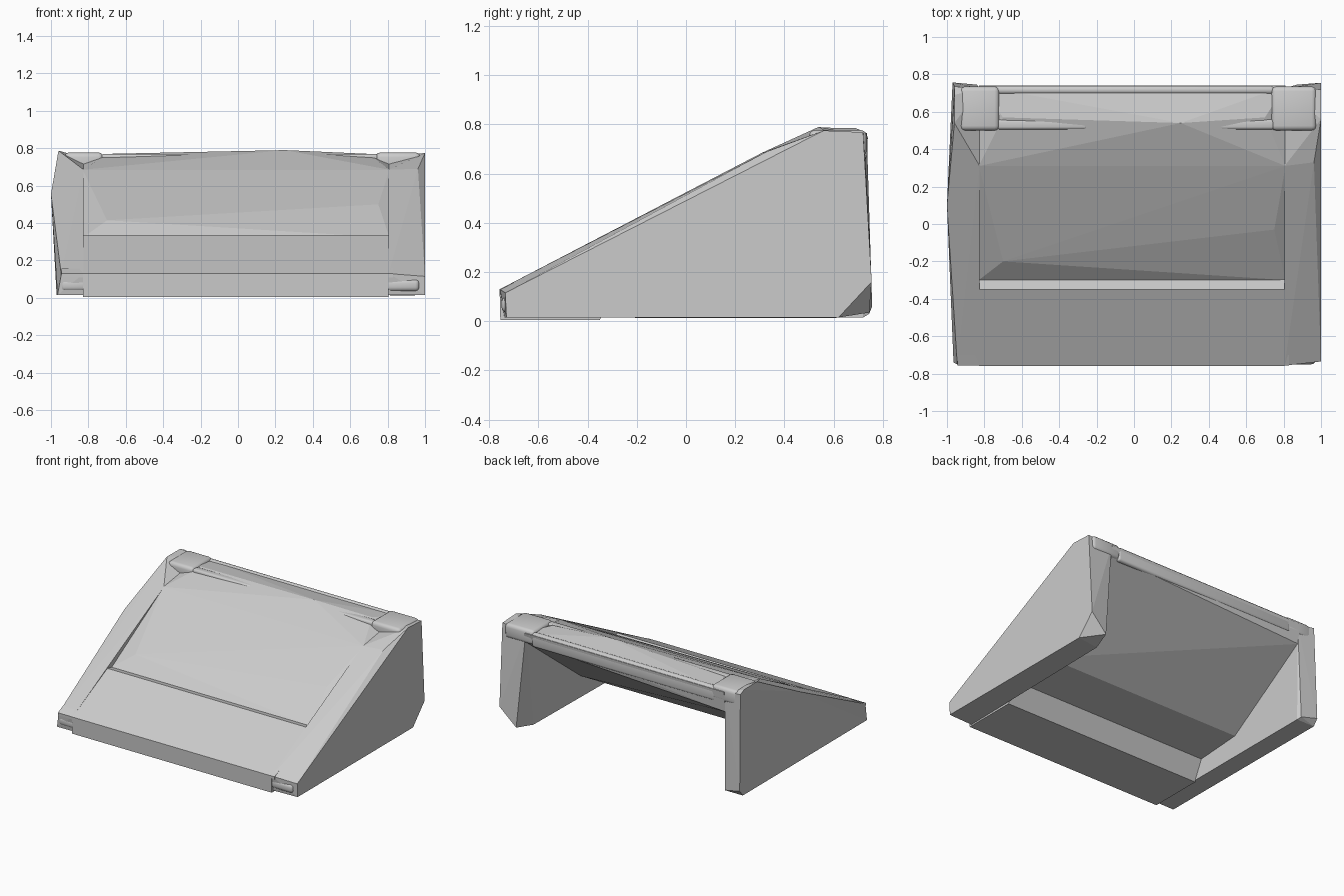
import bpy
import bmesh
from mathutils import Vector

cube = bpy.data.objects.get("Cube")
if cube:
    bpy.data.objects.remove(cube, do_unlink=True)

grey = bpy.data.materials.new("plain_grey")
grey.use_nodes = True
colour = (0.6, 0.6, 0.6, 1)
grey.diffuse_color = colour
grey.node_tree.nodes["Principled BSDF"].inputs["Base Color"].default_value = colour


def finish(name, bm):
    bmesh.ops.recalc_face_normals(bm, faces=bm.faces)
    mesh = bpy.data.meshes.new(name)
    bm.to_mesh(mesh)
    bm.free()
    mesh.materials.append(grey)
    obj = bpy.data.objects.new(name, mesh)
    bpy.context.collection.objects.link(obj)


def hull(name, points):
    """Faceted solid around a few corner points."""
    bm = bmesh.new()
    verts = [bm.verts.new(p) for p in points]
    bmesh.ops.convex_hull(bm, input=verts)
    loose = [v for v in bm.verts if not v.link_faces]
    bmesh.ops.delete(bm, geom=loose, context='VERTS')
    finish(name, bm)


def rounded_box(name, low, high, radius):
    low, high = Vector(low), Vector(high)
    bm = bmesh.new()
    bmesh.ops.create_cube(bm, size=1)
    for v in bm.verts:
        v.co = (low + high) / 2 + v.co * (high - low)
    bmesh.ops.bevel(bm, geom=bm.edges[:], offset=radius, segments=3,
                    profile=0.5, affect='EDGES')
    for f in bm.faces:
        f.smooth = True
    finish(name, bm)


# Side walls: wedge outline on the inner side, tapered corners on the outer side
wedge = [(-.738, .015), (-.757, .13), (.31, .685), (.725, .75), (.72, .015)]
hull("right_wall",
     [(-.825, y, z) for y, z in wedge] + [
         (-.84, .745, .03),
         (-.965, -.74, .015), (-.945, -.75, .125), (-1, .1, .555),
         (-.96, .54, .787), (-.96, .69, .785), (-.96, .735, .765),
         (-.97, .757, .06), (-.97, .72, .015)])
hull("left_wall",
     [(.805, y, z) for y, z in wedge[:-1]] + [
         (.87, .745, .035), (.83, .6, .012),
         (1, -.73, .015), (1, -.735, .115), (.962, .33, .69),
         (1, .56, .775), (1, .72, .768), (1, .755, .16), (1, .62, .015)])

# Main sloping panel with faceted top and thick, steep underside
slab = [(-.7, -.2, .415), (.75, -.03, .5), (.25, .54, .79),
        (-.7, .57, .77), (.7, .57, .77)]
for x, back_z in ((-.83, .6), (.81, .68)):
    slab += [(x, -.3, .322), (x, .31, .685), (x, .74, .75),
             (x, .725, back_z), (x, .07, .175), (x, -.29, .15)]
hull("sloping_panel", slab)

# Low front block with a sloping top and a shallow step behind it
front_line = [(-.755, .005), (-.758, .13), (-.35, .335),
              (-.29, .322), (-.28, .15), (-.35, .005)]
hull("front_block", [(x, y, z) for x in (-.83, .805) for y, z in front_line])

# Front lip overhanging the rounded corner caps
hull("front_lip", [(x, y, z) for x in (-.945, .83)
                   for y, z in ((-.756, .11), (-.757, .13), (-.7, .158), (-.7, .11))])
for name, a, b in (("right_front_cap", -.95, -.8), ("left_front_cap", .78, .97)):
    rounded_box(name, (a, -.75, .035), (b, -.68, .1), .022)

# Back rail and its corner brackets
rounded_box("back_rail", (-.75, .695, .66), (.75, .738, .765), .018)
for name, a, b in (("right_bracket", -.93, -.72), ("left_bracket", .735, .975)):
    rounded_box(name, (a, .5, .67), (b, .735, .777), .025)

# Narrow ribs on the panel next to the brackets
for name, a, b in (("right_rib", -.73, -.25), ("left_rib", .4, .75)):
    rounded_box(name, (a, .505, .72), (b, .56, .77), .015)
